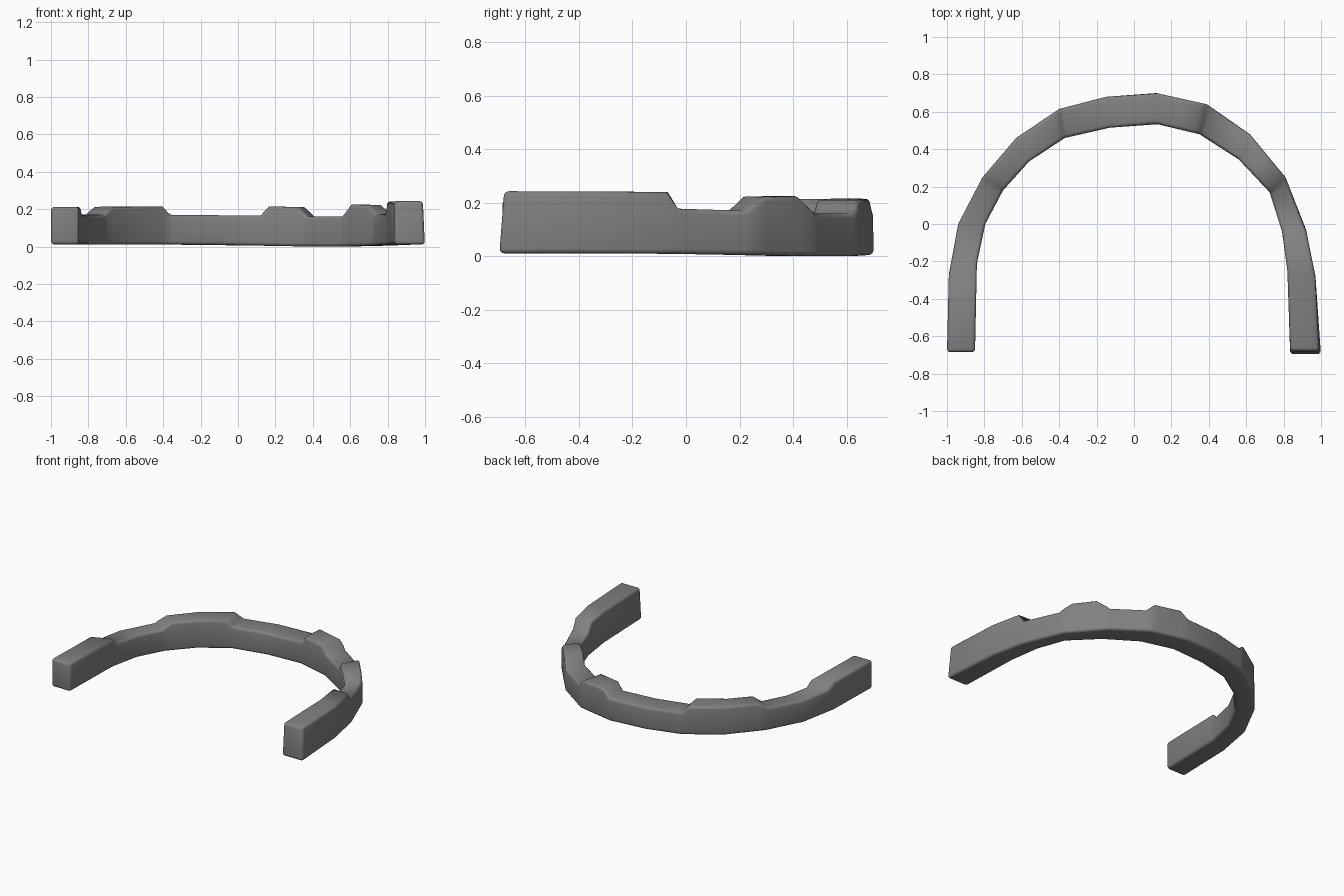
import bpy, bmesh, math

if "Cube" in bpy.data.objects:
    bpy.data.objects.remove(bpy.data.objects["Cube"])

# Plan outline: outer x, outer y, inner x, inner y from the left tip to the right tip
plan = [
    (-1.0, -0.685, -0.85, -0.685), (-0.99, -0.27, -0.84, -0.21),
    (-0.94, 0.0, -0.795, 0.0), (-0.81, 0.25, -0.70, 0.18),
    (-0.63, 0.46, -0.56, 0.335), (-0.40, 0.615, -0.37, 0.46),
    (-0.15, 0.68, -0.13, 0.515), (0.12, 0.70, 0.12, 0.535),
    (0.39, 0.64, 0.35, 0.48), (0.62, 0.48, 0.56, 0.345),
    (0.81, 0.25, 0.725, 0.17), (0.92, -0.03, 0.79, -0.03),
    (0.97, -0.28, 0.82, -0.25), (1.0, -0.697, 0.835, -0.697)]

# Top edge: position along the plan (fractional index) and height, with raised blocks
heights = [
    (0, .212), (1, .212), (1.2, .172), (2.9, .17), (3.2, .213), (4.85, .213),
    (5.05, .17), (7, .165), (7.2, .215), (7.88, .21), (8.1, .16), (8.95, .16),
    (9.25, .225), (9.8, .222), (10.1, .17), (11, .178), (11.17, .24), (13, .243)]


def plan_at(t):
    i = min(int(t), len(plan) - 2)
    f = t - i
    return [a + (b - a) * f for a, b in zip(plan[i], plan[i + 1])]


def height_at(t):
    for (t0, z0), (t1, z1) in zip(heights, heights[1:]):
        if t <= t1:
            return z0 + (z1 - z0) * (t - t0) / (t1 - t0)


# Loft rectangular sections along the arc
stations = sorted({float(i) for i in range(len(plan))} | {float(t) for t, _ in heights})
bm = bmesh.new()
rings = []
for t in stations:
    ox, oy, ix, iy = plan_at(t)
    zb = 0.011 - 0.011 * math.exp(-((t - 8.5) / 2.0) ** 2)
    zt = height_at(t)
    lean = 0.018 if t == 13 else 0.0
    rings.append([bm.verts.new(c) for c in (
        (ox, oy, zb), (ix, iy, zb), (ix, iy + lean, zt), (ox - lean * .6, oy + lean, zt))])
for a, b in zip(rings, rings[1:]):
    for k in range(4):
        n = (k + 1) % 4
        bm.faces.new((a[k], a[n], b[n], b[k]))
bm.faces.new(rings[0])
bm.faces.new(rings[-1][::-1])
bmesh.ops.recalc_face_normals(bm, faces=bm.faces[:])

# Round the long edges and the tips
long_edges = [bm.edges.get((a[k], b[k])) for a, b in zip(rings, rings[1:]) for k in range(4)]
tip_edges = [bm.edges.get((r[k], r[(k + 1) % 4])) for r in (rings[0], rings[-1]) for k in range(4)]
bmesh.ops.bevel(bm, geom=long_edges + tip_edges, offset=0.018, offset_type='OFFSET',
                segments=3, profile=0.5, affect='EDGES', clamp_overlap=True)
bmesh.ops.recalc_face_normals(bm, faces=bm.faces[:])

mesh = bpy.data.meshes.new("curved_band")
bm.to_mesh(mesh)
bm.free()
band = bpy.data.objects.new("curved_band", mesh)
bpy.context.collection.objects.link(band)

# Dark grey finish
dark = bpy.data.materials.new("dark_grey")
dark.diffuse_color = (0.22, 0.22, 0.22, 1)
dark.use_nodes = True
dark.node_tree.nodes["Principled BSDF"].inputs["Base Color"].default_value = dark.diffuse_color
mesh.materials.append(dark)

bpy.context.view_layer.objects.active = band
band.select_set(True)
bpy.ops.object.shade_smooth_by_angle(angle=math.radians(60))
